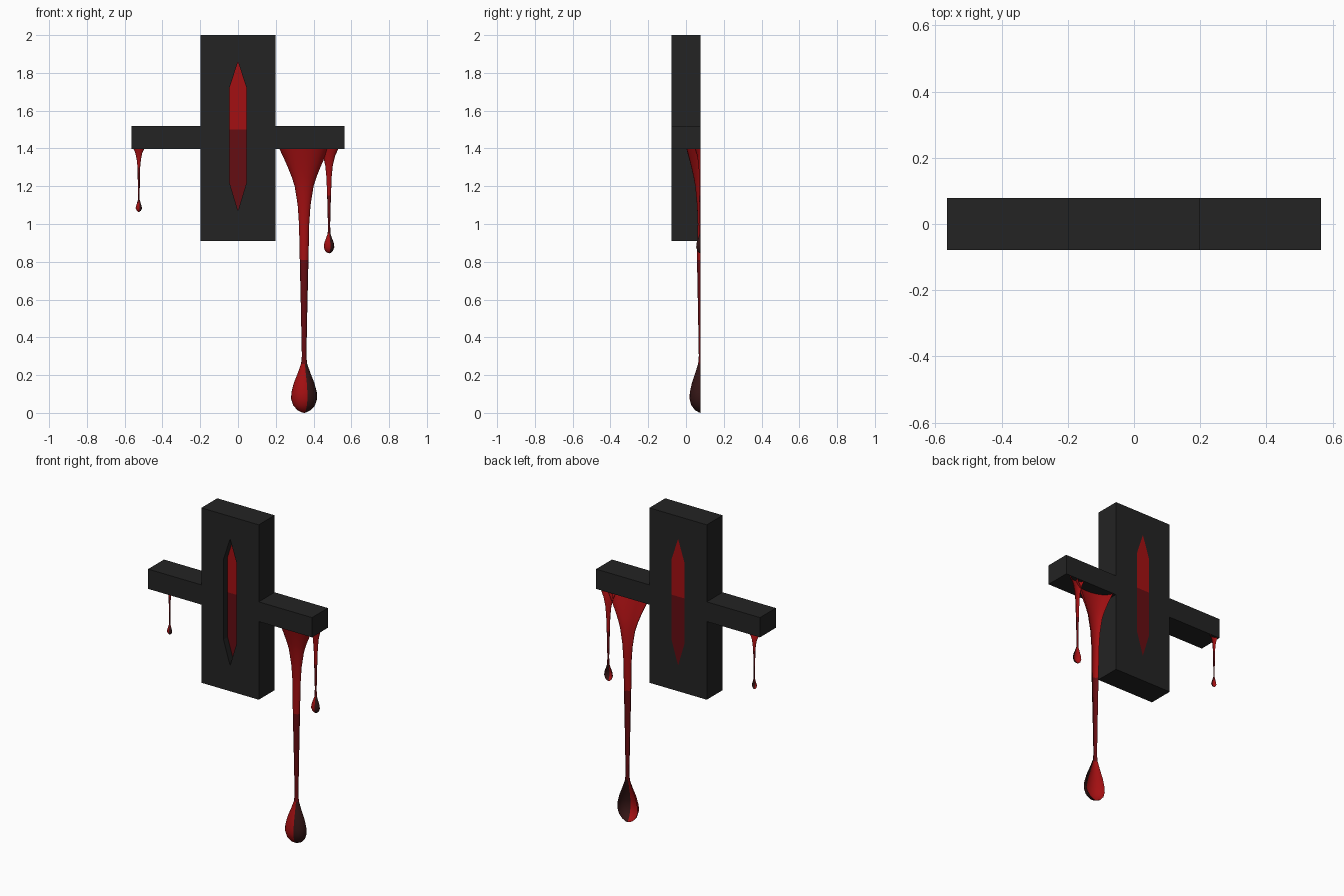
import bpy, bmesh, math

if "Cube" in bpy.data.objects:
    bpy.data.objects.remove(bpy.data.objects["Cube"])

D = 0.078  # half thickness of the emblem


def mat(name, rgb):
    m = bpy.data.materials.new(name)
    m.diffuse_color = (*rgb, 1)
    m.use_nodes = True
    m.node_tree.nodes["Principled BSDF"].inputs["Base Color"].default_value = m.diffuse_color
    return m


CHARCOAL = mat("charcoal", (0.017, 0.017, 0.017))
RED = mat("blood red", (0.37, 0.005, 0.006))
DARK = mat("dark red", (0.13, 0.004, 0.006))
BLACK = mat("dried red", (0.035, 0.008, 0.008))


def add(name, bm, mats):
    me = bpy.data.meshes.new(name)
    bm.to_mesh(me)
    bm.free()
    for m in mats:
        me.materials.append(m)
    ob = bpy.data.objects.new(name, me)
    bpy.context.collection.objects.link(ob)
    return ob


def slab(name, outlines, y0, y1, material):
    """Extrude closed x-z outlines (inner ones are holes) from y0 to y1."""
    bm = bmesh.new()
    edges = []
    for pts in outlines:
        vs = [bm.verts.new((x, y1, z)) for x, z in pts]
        edges += [bm.edges.new((vs[i - 1], vs[i])) for i in range(len(vs))]
    bmesh.ops.triangle_fill(bm, edges=edges, use_beauty=True, use_dissolve=False)
    r = bmesh.ops.extrude_face_region(bm, geom=bm.faces[:], use_keep_orig=True)
    new = [v for v in r["geom"] if isinstance(v, bmesh.types.BMVert)]
    bmesh.ops.translate(bm, verts=new, vec=(0, y0 - y1, 0))
    bmesh.ops.recalc_face_normals(bm, faces=bm.faces[:])
    return add(name, bm, [material])


def rect(x0, x1, z0, z1):
    return [(x0, z0), (x1, z0), (x1, z1), (x0, z1)]


# upright block with a pointed slot
w, mid = 0.045, 1.5
lower = [(-w, mid), (-w, 1.22), (0, 1.07), (w, 1.22), (w, mid)]
upper = [(w, mid), (w, 1.72), (0, 1.86), (-w, 1.72), (-w, mid)]
slot = lower[:4] + upper[1:4]
slot = [lower[1], lower[2], lower[3], upper[1], upper[2], upper[3]]
slab("upright_block", [rect(-0.198, 0.198, 0.91, 2.0), slot], -D, D, CHARCOAL)

# red slot filling: recessed in front, flush at the back
slab("slot_upper", [upper], -0.038, D, RED)
slab("slot_lower", [lower], -0.038, D, DARK)

# side arms
for side, name in ((-1, "left_arm"), (1, "right_arm")):
    xs = sorted((side * 0.198, side * 0.565))
    slab(name, [rect(*xs, 1.397, 1.52)], -D, D, CHARCOAL)


def drip(name, cx, rows, z_dark, z_drop):
    """Half-round open shell, flat side at the back; rows are (z, half width)."""
    bm = bmesh.new()
    n = 12
    rings = []
    for z, hw in rows:
        depth = hw * (0.58 if z > z_dark else 0.86)
        rings.append([bm.verts.new((cx + hw * math.cos(math.pi * i / n),
                                    D - depth * math.sin(math.pi * i / n), z))
                      for i in range(n + 1)])
    for a, b in zip(rings, rings[1:]):
        for i in range(n):
            f = bm.faces.new((a[i], a[i + 1], b[i + 1], b[i]))
            c = f.calc_center_median()
            if c.z < z_drop:
                f.material_index = 2 if i < n * 0.4 else 0
            else:
                f.material_index = 1 if c.z < z_dark else 0
            f.smooth = True
    bm.normal_update()
    # outward means towards the front
    if sum(f.normal.y * f.calc_area() for f in bm.faces) > 0:
        bmesh.ops.reverse_faces(bm, faces=bm.faces[:])
    add(name, bm, [RED, DARK, BLACK])


# three drips hanging from the arms
drip("long_drip", 0.35,
     [(1.4, 0.132), (1.35, 0.108), (1.3, 0.086), (1.25, 0.066), (1.2, 0.05),
      (1.1, 0.034), (1.0, 0.027), (0.81, 0.023), (0.55, 0.017), (0.3, 0.012),
      (0.26, 0.016), (0.21, 0.034), (0.16, 0.054), (0.11, 0.067), (0.075, 0.069),
      (0.04, 0.058), (0.015, 0.036), (0.003, 0.012), (0.0, 0.001)], 0.81, 0.25)
drip("medium_drip", 0.482,
     [(1.4, 0.05), (1.36, 0.032), (1.31, 0.02), (1.25, 0.014), (1.15, 0.01),
      (1.0, 0.006), (0.95, 0.007), (0.93, 0.014), (0.9, 0.025), (0.878, 0.028),
      (0.858, 0.021), (0.848, 0.01), (0.845, 0.001)], 1.2, 0.94)
drip("short_drip", -0.525,
     [(1.4, 0.03), (1.375, 0.018), (1.34, 0.011), (1.3, 0.007), (1.2, 0.005),
      (1.13, 0.004), (1.11, 0.01), (1.085, 0.017), (1.071, 0.012),
      (1.063, 0.001)], 1.3, 1.12)
